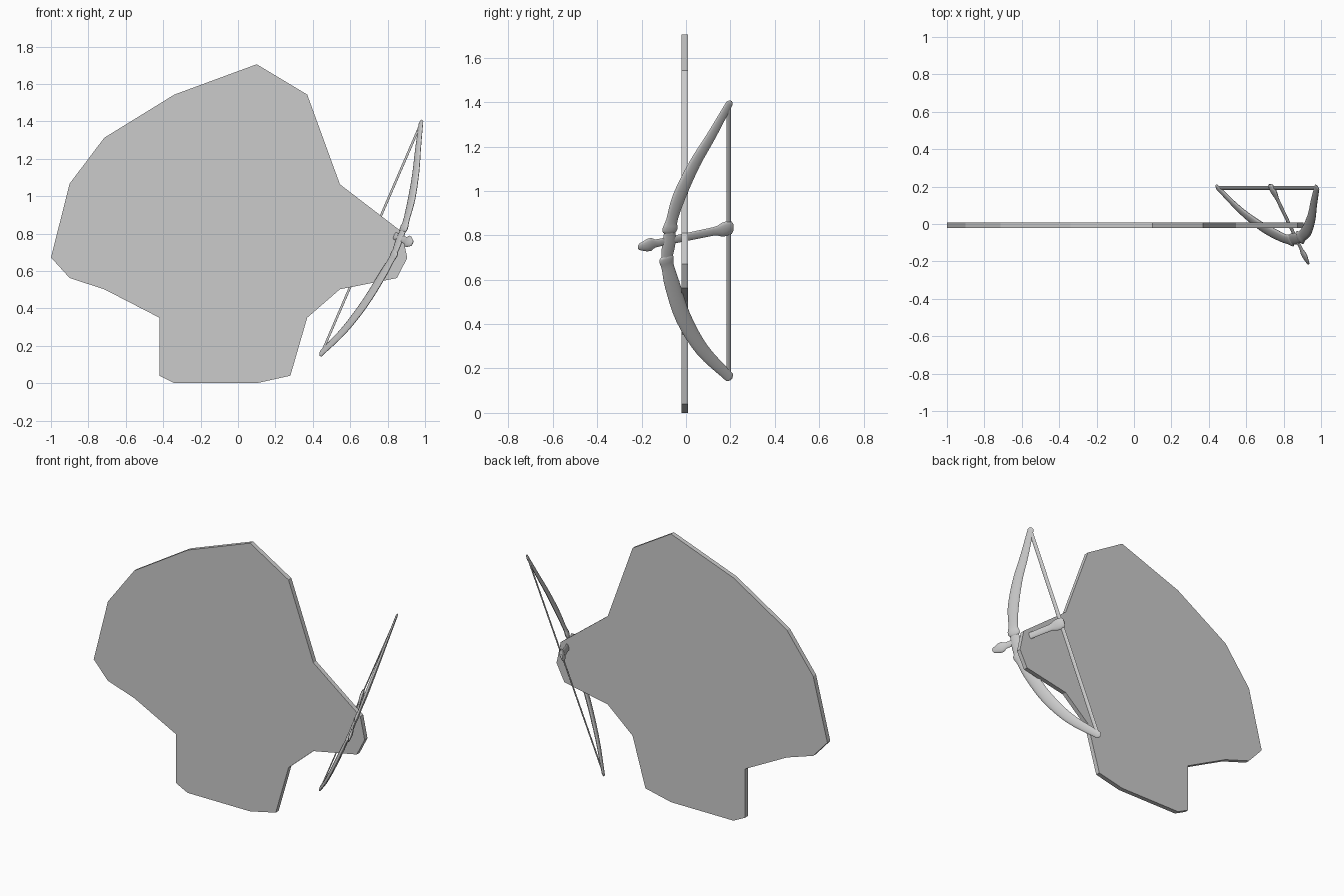
import bpy, bmesh, math
from mathutils import Vector

if "Cube" in bpy.data.objects:
    bpy.data.objects.remove(bpy.data.objects["Cube"])

# frame of the tilted bow plane: D along string, A along arrow, N across (thin)
C = Vector((0.737, 0.193, 0.832))
D = Vector((0.397, 0, 0.918)).normalized()
A = Vector((0.432, -0.886, -0.169))
A = (A - D * A.dot(D)).normalized()
N = D.cross(A)
FLAT = 0.3


def make_object(name, bm):
    bmesh.ops.recalc_face_normals(bm, faces=bm.faces)
    me = bpy.data.meshes.new(name)
    bm.to_mesh(me)
    bm.free()
    ob = bpy.data.objects.new(name, me)
    bpy.context.collection.objects.link(ob)
    return ob


def catmull(pts, steps):
    """Smooth a list of (s, t, radius) points."""
    p = [Vector(q) for q in pts]
    p = [2 * p[0] - p[1]] + p + [2 * p[-1] - p[-2]]
    out = []
    for i in range(1, len(p) - 2):
        a, b, c, d = p[i - 1:i + 3]
        for k in range(steps):
            u = k / steps
            out.append(0.5 * (2 * b + (c - a) * u + (2 * a - 5 * b + 4 * c - d) * u ** 2
                              + (3 * b - a - 3 * c + d) * u ** 3))
    return out + [p[-2]]


def flat_tube(name, pts, steps=1, sides=14):
    """Sweep a flattened ellipse along (s, t, radius) points of the bow plane."""
    path = catmull(pts, steps)
    bm = bmesh.new()
    rings = []
    for i, q in enumerate(path):
        tan = path[min(i + 1, len(path) - 1)] - path[max(i - 1, 0)]
        tan = Vector((tan.x, tan.y)).normalized()
        side = A * tan.x - D * tan.y
        mid = C + D * q.x + A * q.y
        rings.append([bm.verts.new(mid + q.z * (side * math.cos(w) + N * FLAT * math.sin(w)))
                      for w in (2 * math.pi * k / sides for k in range(sides))])
    for r0, r1 in zip(rings, rings[1:]):
        for k in range(sides):
            j = (k + 1) % sides
            bm.faces.new((r0[k], r0[j], r1[j], r1[k]))
    bm.faces.new(rings[0])
    bm.faces.new(rings[-1])
    ob = make_object(name, bm)
    bpy.ops.object.select_all(action='DESELECT')
    ob.select_set(True)
    bpy.context.view_layer.objects.active = ob
    bpy.ops.object.shade_smooth_by_angle(angle=math.radians(40))
    return ob


# flat backing plate
outline = [(0.10, 1.705), (0.37, 1.543), (0.545, 1.063), (0.875, 0.81), (0.905, 0.67),
           (0.85, 0.562), (0.545, 0.502), (0.37, 0.35), (0.28, 0.04), (0.10, 0),
           (-0.34, 0), (-0.42, 0.04), (-0.42, 0.35), (-0.715, 0.502), (-0.90, 0.562),
           (-1.0, 0.672), (-0.90, 1.067), (-0.715, 1.312), (-0.34, 1.543)]
bm = bmesh.new()
face = bm.faces.new([bm.verts.new((x, -0.021, z)) for x, z in outline])
ext = bmesh.ops.extrude_face_region(bm, geom=[face])
bmesh.ops.translate(bm, vec=(0, 0.029, 0),
                    verts=[v for v in ext['geom'] if isinstance(v, bmesh.types.BMVert)])
make_object("backing_plate", bm)

# bow limbs, with a rounded swelling at the grip and a rounded tip
flat_tube("upper_limb", [(0.035, 0.302, 0.022), (0.045, 0.301, 0.036), (0.065, 0.298, 0.038),
                         (0.10, 0.289, 0.030), (0.207, 0.252, 0.035), (0.349, 0.175, 0.031),
                         (0.470, 0.090, 0.026), (0.595, 0.008, 0.020), (0.614, -0.004, 0.018),
                         (0.624, -0.010, 0.006)], 4)
flat_tube("lower_limb", [(-0.070, 0.318, 0.022), (-0.080, 0.317, 0.034), (-0.097, 0.316, 0.036),
                         (-0.13, 0.310, 0.031), (-0.219, 0.288, 0.037), (-0.392, 0.232, 0.037),
                         (-0.567, 0.137, 0.031), (-0.715, 0.012, 0.023), (-0.734, -0.004, 0.021),
                         (-0.744, -0.012, 0.007)], 4)
flat_tube("grip", [(-0.085, 0.316, 0.028), (-0.02, 0.306, 0.034), (0.05, 0.30, 0.028)], 4)

# bow string
flat_tube("bow_string", [(-0.735, 0, 0.012), (0.61, 0, 0.012)], 1, 8)

# arrow: tail swelling, shaft and head
flat_tube("arrow", [(0, -0.022, 0.018), (0, -0.014, 0.031), (0, 0.015, 0.036), (0, 0.035, 0.034),
                    (0, 0.06, 0.023), (0, 0.08, 0.021), (0, 0.36, 0.019), (0, 0.375, 0.020),
                    (0, 0.395, 0.032), (0, 0.415, 0.031), (0, 0.455, 0.016), (0, 0.462, 0.007)])
